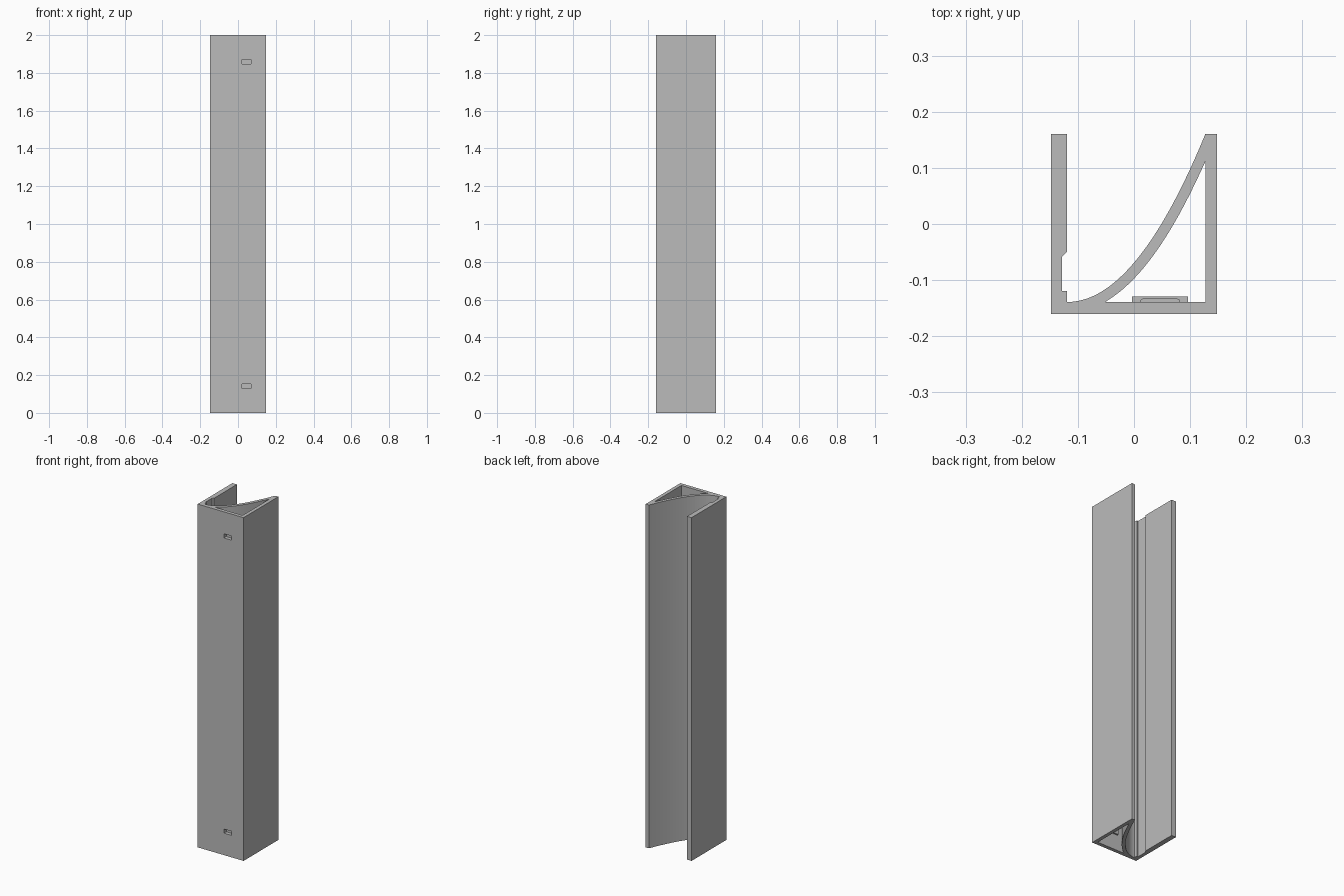
import bpy, bmesh, math

cube = bpy.data.objects.get("Cube")
if cube:
    bpy.data.objects.remove(cube, do_unlink=True)

grey = bpy.data.materials.new("light grey")
grey.use_nodes = True
colour = (0.5, 0.5, 0.5, 1)
grey.diffuse_color = colour
grey.node_tree.nodes["Principled BSDF"].inputs["Base Color"].default_value = colour


def prism(name, outline, z0, z1):
    """Extrude a flat outline upward from z0 to z1."""
    bm = bmesh.new()
    face = bm.faces.new([bm.verts.new((x, y, z0)) for x, y in outline])
    top = bmesh.ops.extrude_face_region(bm, geom=[face])["geom"]
    verts = [v for v in top if isinstance(v, bmesh.types.BMVert)]
    bmesh.ops.translate(bm, vec=(0, 0, z1 - z0), verts=verts)
    bmesh.ops.recalc_face_normals(bm, faces=bm.faces)
    mesh = bpy.data.meshes.new(name)
    bm.to_mesh(mesh)
    bm.free()
    mesh.materials.append(grey)
    obj = bpy.data.objects.new(name, mesh)
    bpy.context.collection.objects.link(obj)
    return obj


def rect(x0, x1, y0, y1):
    return [(x0, y0), (x1, y0), (x1, y1), (x0, y1)]


def cut(target, cutter):
    """Subtract the cutter, bake the result and drop the cutter."""
    mod = target.modifiers.new("cut", "BOOLEAN")
    mod.operation = "DIFFERENCE"
    mod.solver = "EXACT"
    mod.object = cutter
    bpy.context.view_layer.objects.active = target
    bpy.ops.object.modifier_apply(modifier=mod.name)
    bpy.data.objects.remove(cutter, do_unlink=True)


# Main dimensions of the extrusion
W, D, H = 0.148, 0.16, 2.0
FLOOR, LIP, WALL = -0.139, -0.119, 0.127
THICK, STEPS = 0.019, 28
BEND = (D - FLOOR) / (WALL - LIP) ** 2


def curve_point(x, offset=0):
    """Point on the parabolic web, moved sideways by offset."""
    u = x - LIP
    slope = 2 * BEND * u
    n = math.hypot(1, slope)
    return x + offset * slope / n, FLOOR + BEND * u * u - offset / n


# Outer profile: notched lip wall, curved web and straight wall
stations = [LIP + (WALL - LIP) * i / STEPS for i in range(STEPS + 1)]
outline = [(-W, D), (-W, -D), (W, -D), (W, D)]
outline += [curve_point(x) for x in reversed(stations)]
outline += [(LIP, -0.119), (-0.128, -0.119), (-0.128, -0.058),
            (LIP, -0.049), (LIP, D)]
channel = prism("channel_body", outline, 0, H)

# Hollow chamber behind the web
inner = [curve_point(x, THICK) for x in stations]
inner = [p for p in inner if p[1] > FLOOR + 0.001 and p[0] < WALL - 0.001]
chamber = [(-0.051, FLOOR)] + inner + [(WALL, 0.111), (WALL, FLOOR)]
cut(channel, prism("chamber_cutter", chamber, -0.1, H + 0.1))

# Fastening slots with shallow retaining pockets inside
for label, z in (("lower", 0.14), ("upper", 1.86)):
    cut(channel, prism("slot_cutter", rect(0.022, 0.07, -0.2, -0.13),
                       z - 0.012, z + 0.012))
    clip = prism(label + "_clip", rect(-0.004, 0.096, FLOOR, -0.129),
                 z - 0.05, z + 0.05)
    pocket = [(0.012, -0.15), (0.081, -0.15), (0.081, -0.136),
              (0.076, -0.133), (0.017, -0.133), (0.012, -0.136)]
    cut(clip, prism("pocket_cutter", pocket, z - 0.03, z + 0.1))
